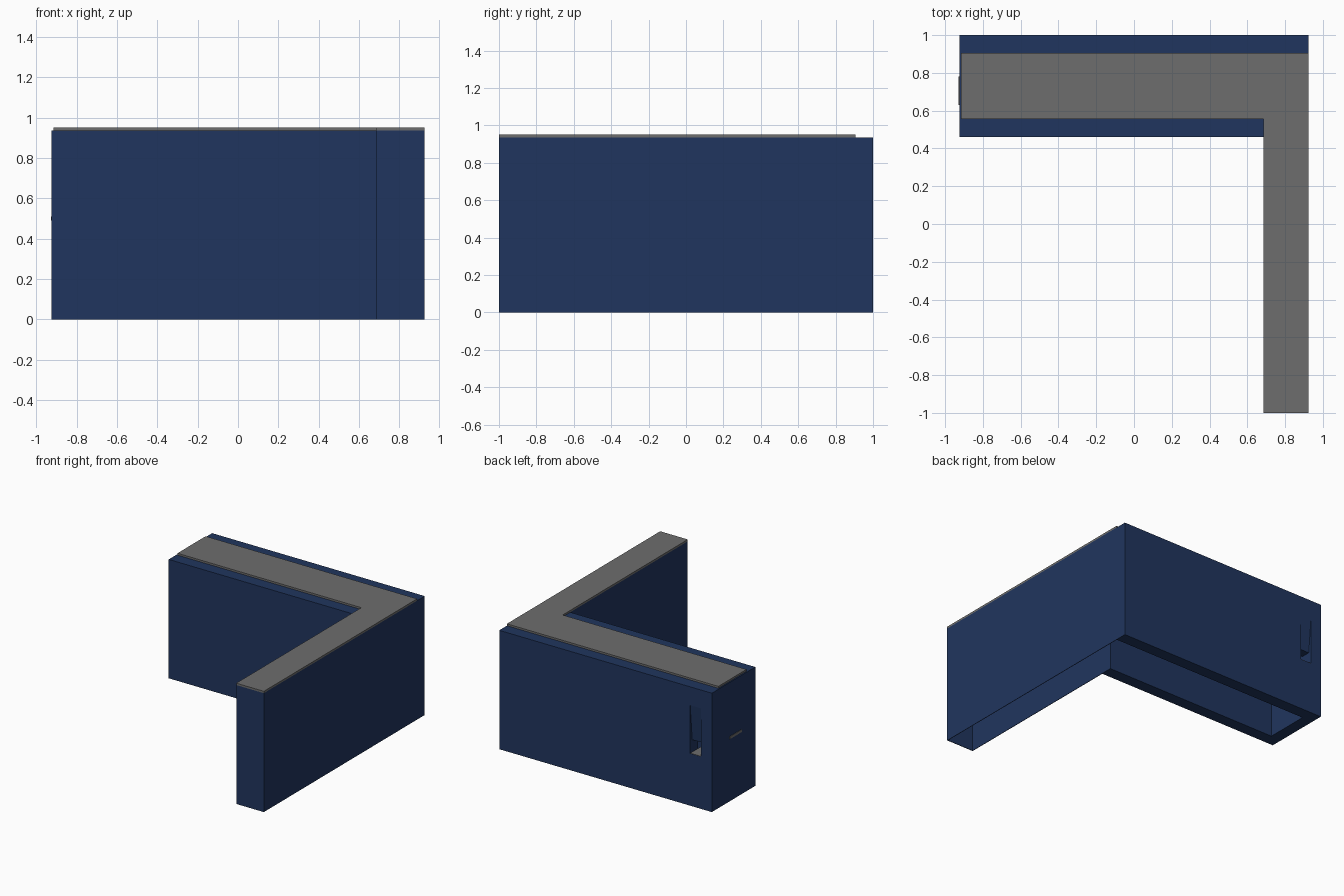
import bpy, bmesh

if "Cube" in bpy.data.objects:
    bpy.data.objects.remove(bpy.data.objects["Cube"])

def material(name, rgb):
    m = bpy.data.materials.new(name)
    m.diffuse_color = (*rgb, 1)
    m.use_nodes = True
    m.node_tree.nodes["Principled BSDF"].inputs["Base Color"].default_value = m.diffuse_color
    return m

blue = material("navy blue", (0.0144, 0.0356, 0.112))
gray = material("gray", (0.155, 0.155, 0.155))

def prism(name, pts, axis, lo, hi, mat):
    """Extrude a 2D outline along axis 'x' (pts are y,z) or 'z' (pts are x,y)."""
    bm = bmesh.new()
    put = (lambda p, h: (h, p[0], p[1])) if axis == "x" else (lambda p, h: (p[0], p[1], h))
    a = [bm.verts.new(put(p, lo)) for p in pts]
    b = [bm.verts.new(put(p, hi)) for p in pts]
    bm.faces.new(a)
    bm.faces.new(b)
    for i in range(len(pts)):
        j = (i + 1) % len(pts)
        bm.faces.new((a[i], a[j], b[j], b[i]))
    bmesh.ops.recalc_face_normals(bm, faces=bm.faces)
    me = bpy.data.meshes.new(name)
    bm.to_mesh(me)
    bm.free()
    ob = bpy.data.objects.new(name, me)
    bpy.context.collection.objects.link(ob)
    me.materials.append(mat)
    return ob

def ell(x0, x1, y0, y1, leg_x, front_y):
    """L outline: wide arm at the back, narrow arm on the right."""
    return [(x0, y0), (leg_x, y0), (leg_x, front_y), (x1, front_y), (x1, y1), (x0, y1)]

# Hollow L-shaped counter body, open underneath
body = prism("counter_body", ell(-0.925, 0.925, 0.46, 1.0, 0.685, -1.0), "z", 0, 0.935, blue)
cutters = [
    prism("cavity_cutter", ell(-0.832, 0.921, 0.555, 0.905, 0.689, -0.996), "z", -0.2, 1.2, blue),
    # slot in the back with a shallow sloped groove leading into it
    prism("slot_cutter", [(0.85, 0.41), (1.1, 0.41), (1.1, 0.51), (0.85, 0.51)], "x", -0.832, -0.737, blue),
    prism("groove_cutter", [(0.975, 0.505), (1.05, 0.505), (1.05, 0.79), (1.0, 0.79)], "x", -0.832, -0.737, blue),
]
for c in cutters:
    mod = body.modifiers.new(c.name, "BOOLEAN")
    mod.operation = "DIFFERENCE"
    mod.solver = "EXACT"
    mod.object = c
bpy.context.view_layer.update()
mesh = bpy.data.meshes.new_from_object(body.evaluated_get(bpy.context.evaluated_depsgraph_get()))
body.modifiers.clear()
body.data = mesh
for c in cutters:
    bpy.data.objects.remove(c)

# Gray worktop
prism("worktop", ell(-0.915, 0.925, 0.555, 0.905, 0.685, -1.0), "z", 0.935, 0.95, gray)

# Gray tray floor inside the back slot
prism("slot_floor", [(0.82, 0.407), (0.999, 0.407), (0.999, 0.413), (0.82, 0.413)], "x", -0.832, -0.737, gray)

# Thin gray strip on the left end
prism("end_strip", [(0.63, 0.49), (0.78, 0.49), (0.78, 0.51), (0.63, 0.51)], "x", -0.928, -0.92, gray)
